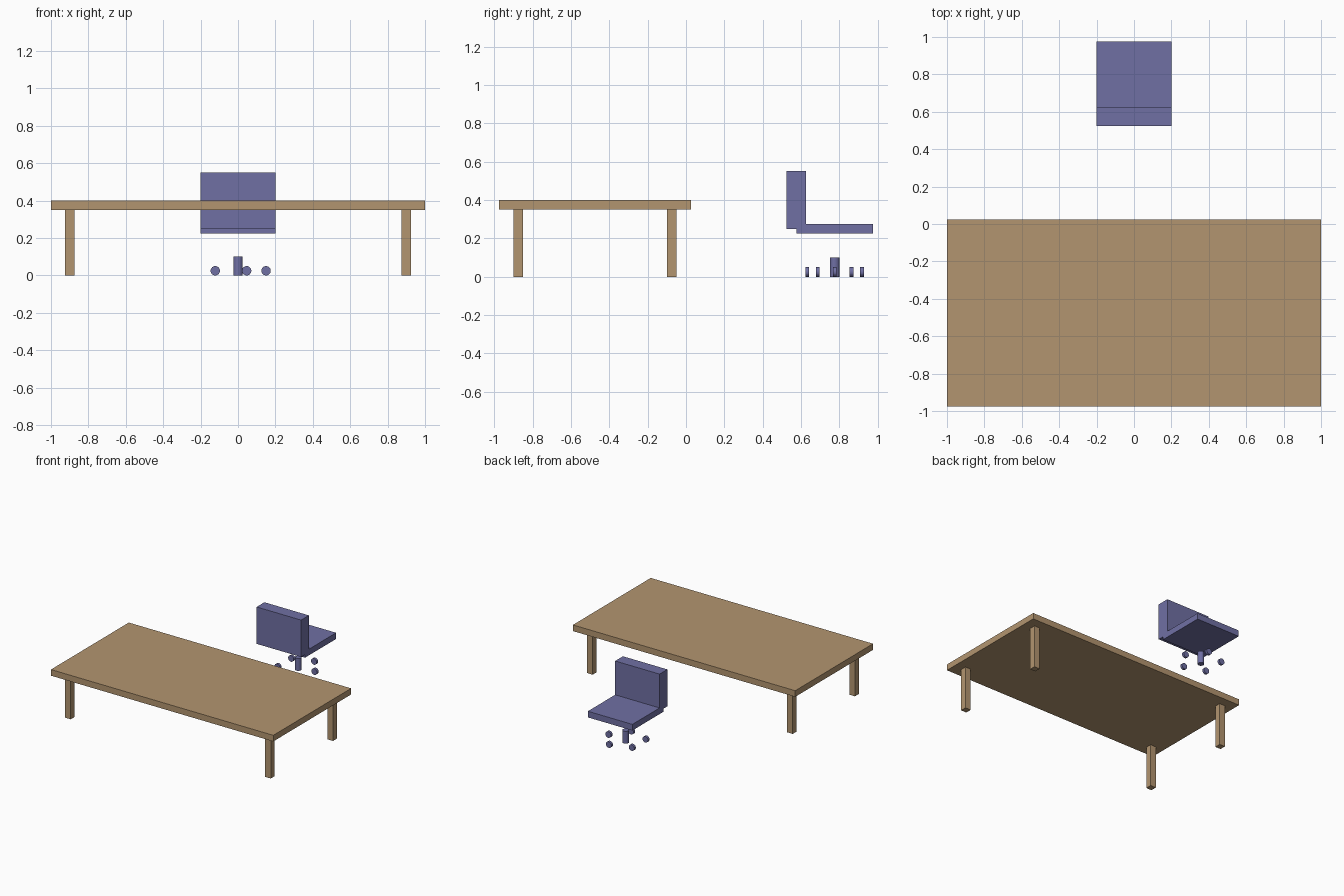
import bpy
import math

if "Cube" in bpy.data.objects:
    bpy.data.objects.remove(bpy.data.objects["Cube"])


def material(name, color):
    mat = bpy.data.materials.new(name)
    mat.diffuse_color = color
    mat.use_nodes = True
    mat.node_tree.nodes["Principled BSDF"].inputs["Base Color"].default_value = mat.diffuse_color
    return mat


wood = material("wood", (0.45, 0.30, 0.16, 1))
fabric = material("fabric", (0.16, 0.16, 0.37, 1))


def finish(name, mat):
    obj = bpy.context.object
    obj.name = name
    obj.data.materials.append(mat)
    return obj


def box(name, center, size, mat):
    bpy.ops.mesh.primitive_cube_add(size=1, location=center)
    obj = finish(name, mat)
    obj.scale = size
    bpy.ops.object.transform_apply(location=False, rotation=False, scale=True)
    return obj


def cylinder(name, center, radius, depth, mat, rotation=(0, 0, 0)):
    bpy.ops.mesh.primitive_cylinder_add(
        vertices=32, radius=radius, depth=depth, location=center, rotation=rotation)
    return finish(name, mat)


# Table: top and four legs
TABLE_Y = -0.475
box("table_top", (0, TABLE_Y, 0.375), (2, 1, 0.05), wood)
for sx, side in ((-1, "left"), (1, "right")):
    for sy, end in ((-1, "front"), (1, "back")):
        box(f"table_leg_{end}_{side}", (sx * 0.9, TABLE_Y + sy * 0.4, 0.175),
            (0.05, 0.05, 0.35), wood)

# Chair: seat, backrest and short column
CHAIR_Y = 0.775
box("chair_seat", (0, CHAIR_Y, 0.25), (0.4, 0.4, 0.05), fabric)
box("chair_backrest", (0, CHAIR_Y - 0.2, 0.4), (0.4, 0.1, 0.3), fabric)
cylinder("chair_column", (0, CHAIR_Y, 0.05), 0.025, 0.1, fabric)

# Five casters in a ring, all rolling sideways
for i in range(5):
    a = math.tau * i / 5
    cylinder(f"chair_caster_{i + 1}",
             (0.15 * math.cos(a), CHAIR_Y + 0.15 * math.sin(a), 0.025),
             0.025, 0.02, fabric, (math.pi / 2, 0, 0))
